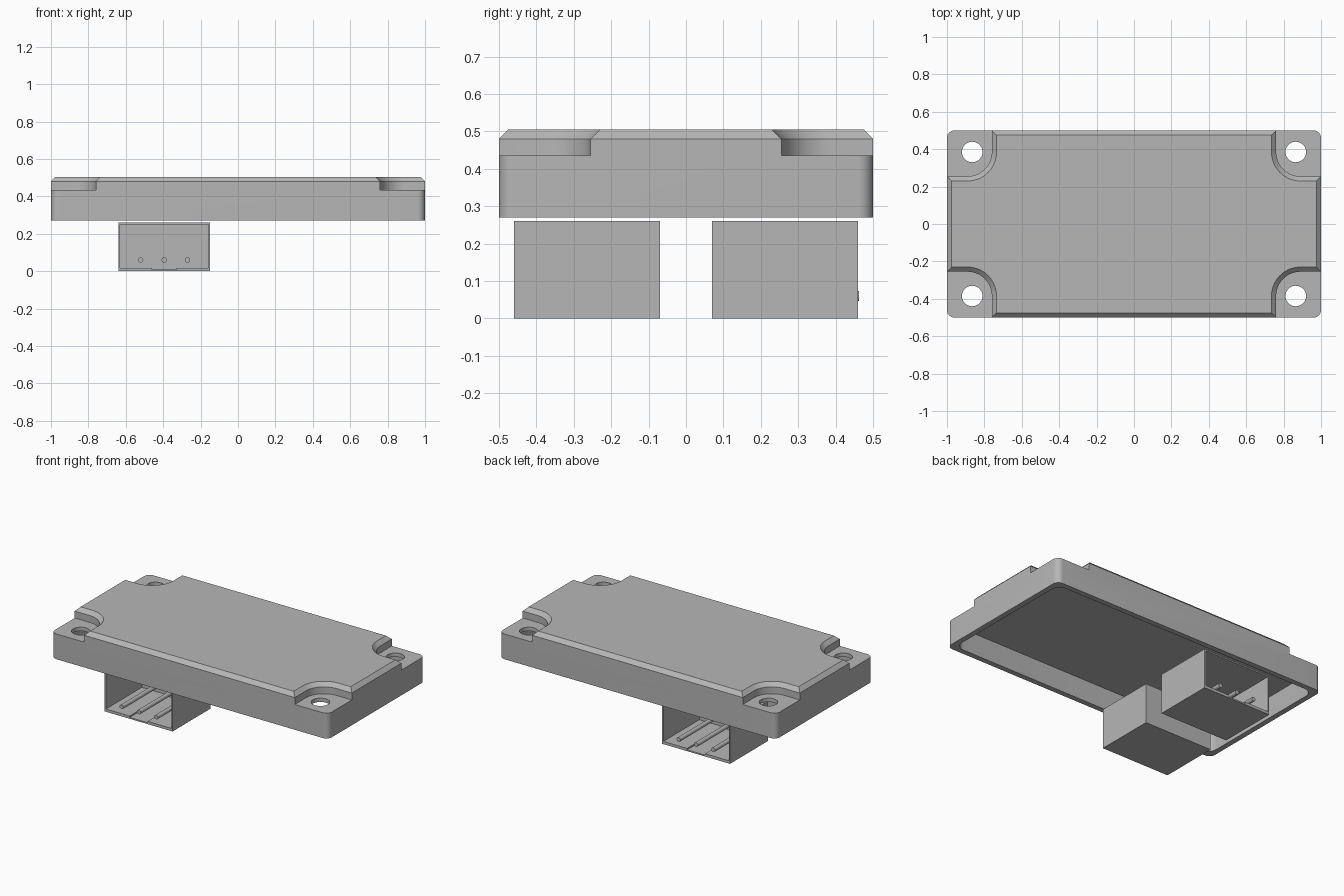
import bpy
import bmesh
from math import sin, cos, pi, radians
from mathutils import Matrix, Vector

cube = bpy.data.objects.get("Cube")
if cube:
    bpy.data.objects.remove(cube, do_unlink=True)

grey = bpy.data.materials.new("plain grey")
grey.use_nodes = True
grey.diffuse_color = (0.47, 0.47, 0.47, 1)
grey.node_tree.nodes["Principled BSDF"].inputs["Base Color"].default_value = (0.47, 0.47, 0.47, 1)


def make_object(name, bm):
    bmesh.ops.recalc_face_normals(bm, faces=bm.faces)
    mesh = bpy.data.meshes.new(name)
    bm.to_mesh(mesh)
    bm.free()
    mesh.materials.append(grey)
    obj = bpy.data.objects.new(name, mesh)
    bpy.context.collection.objects.link(obj)
    return obj


def loft(name, loops):
    """Closed solid through matching loops of 3D points."""
    bm = bmesh.new()
    rings = [[bm.verts.new(p) for p in loop] for loop in loops]
    for a, b in zip(rings, rings[1:]):
        for i in range(len(a)):
            j = (i + 1) % len(a)
            bm.faces.new((a[i], a[j], b[j], b[i]))
    bm.faces.new(rings[0])
    bm.faces.new(rings[-1])
    return make_object(name, bm)


def cylinder(name, centre, radius, depth, axis="Z"):
    bm = bmesh.new()
    turn = Matrix.Rotation(pi / 2, 4, "X") if axis == "Y" else Matrix()
    bmesh.ops.create_cone(bm, cap_ends=True, segments=32, radius1=radius, radius2=radius,
                          depth=depth, matrix=Matrix.Translation(centre) @ turn)
    return make_object(name, bm)


def combine(obj, other, operation):
    """Apply a boolean and remove the helper."""
    other.hide_render = True
    mod = obj.modifiers.new(operation, "BOOLEAN")
    mod.operation = operation
    mod.solver = "EXACT"
    mod.object = other
    bpy.context.view_layer.objects.active = obj
    bpy.ops.object.modifier_apply(modifier=mod.name)
    bpy.data.objects.remove(other, do_unlink=True)


def smooth(obj):
    bpy.ops.object.select_all(action="DESELECT")
    obj.select_set(True)
    bpy.context.view_layer.objects.active = obj
    bpy.ops.object.shade_smooth_by_angle(angle=radians(25))


def four_corners(quarter):
    """Mirror a quarter outline into a full counter-clockwise loop."""
    points = []
    for sx, sy in ((1, 1), (-1, 1), (-1, -1), (1, -1)):
        part = quarter if sx * sy > 0 else quarter[::-1]
        points += [(x * sx, y * sy) for x, y in part]
    return points


def rounded_rect(hx, hy, r, z, steps=10):
    arc = [pi / 2 * i / steps for i in range(steps + 1)]
    quarter = [(hx - r + r * cos(a), hy - r + r * sin(a)) for a in arc]
    return [(x, y, z) for x, y in four_corners(quarter)]


def notched(inset, z, steps=14):
    """Rectangle with a scooped notch around every screw hole."""
    r = 0.13 + inset
    arc = [1.5 * pi - pi / 2 * i / steps for i in range(steps + 1)]
    quarter = [(1 - inset, 0.255 - inset)]
    quarter += [(0.89 + r * cos(a), 0.385 + r * sin(a)) for a in arc]
    quarter.append((0.76 - inset, 0.5 - inset))
    return [(x, y, z) for x, y in four_corners(quarter)]


# Housing: base slab, raised chamfered top, hollow underside, screw holes
BASE, LEDGE, CHAMFER, TOP = 0.27, 0.435, 0.48, 0.505
housing = loft("housing", [rounded_rect(1, 0.5, 0.04, BASE), rounded_rect(1, 0.5, 0.04, LEDGE)])
raised = loft("raised_top", [notched(0, LEDGE), notched(0, CHAMFER), notched(0.025, TOP)])
combine(housing, raised, "UNION")
cavity = loft("cavity_cutter", [rounded_rect(0.965, 0.465, 0.06, BASE - 0.05),
                                rounded_rect(0.965, 0.465, 0.06, 0.41)])
combine(housing, cavity, "DIFFERENCE")
for sx in (-1, 1):
    for sy in (-1, 1):
        hole = cylinder("hole_cutter", (0.865 * sx, 0.385 * sy, LEDGE), 0.055, 0.1)
        combine(housing, hole, "DIFFERENCE")
smooth(housing)

# Connectors: open-ended sockets with a key slot in the floor and three pins
X, WIDTH, HEIGHT = -0.395, 0.49, 0.26
INNER, OUTER = 0.07, 0.46


def section(points, y):
    return [(X + x, y, z) for x, z in points]


half = WIDTH / 2
shell = [(-half, 0), (half, 0), (half, HEIGHT), (-half, HEIGHT)]
w, slot, floor, roof = half - 0.009, 0.065, 0.018, HEIGHT - 0.009
opening = [(-w, floor), (-slot, floor), (-slot, 0.009), (slot, 0.009),
           (slot, floor), (w, floor), (w, roof), (-w, roof)]
for side, name in ((-1, "front"), (1, "back")):
    socket = loft(name + "_socket", [section(shell, side * INNER), section(shell, side * OUTER)])
    cutter = loft("socket_cutter", [section(opening, side * (INNER + 0.02)),
                                    section(opening, side * (OUTER + 0.05))])
    combine(socket, cutter, "DIFFERENCE")
    tip = OUTER + 0.002 * side
    start = INNER + 0.01
    for i in (-1, 0, 1):
        pin = cylinder(f"{name}_pin_{i + 2}", Vector((X + 0.125 * i, side * (start + tip) / 2, 0.06)),
                       0.014, tip - start, "Y")
        smooth(pin)
